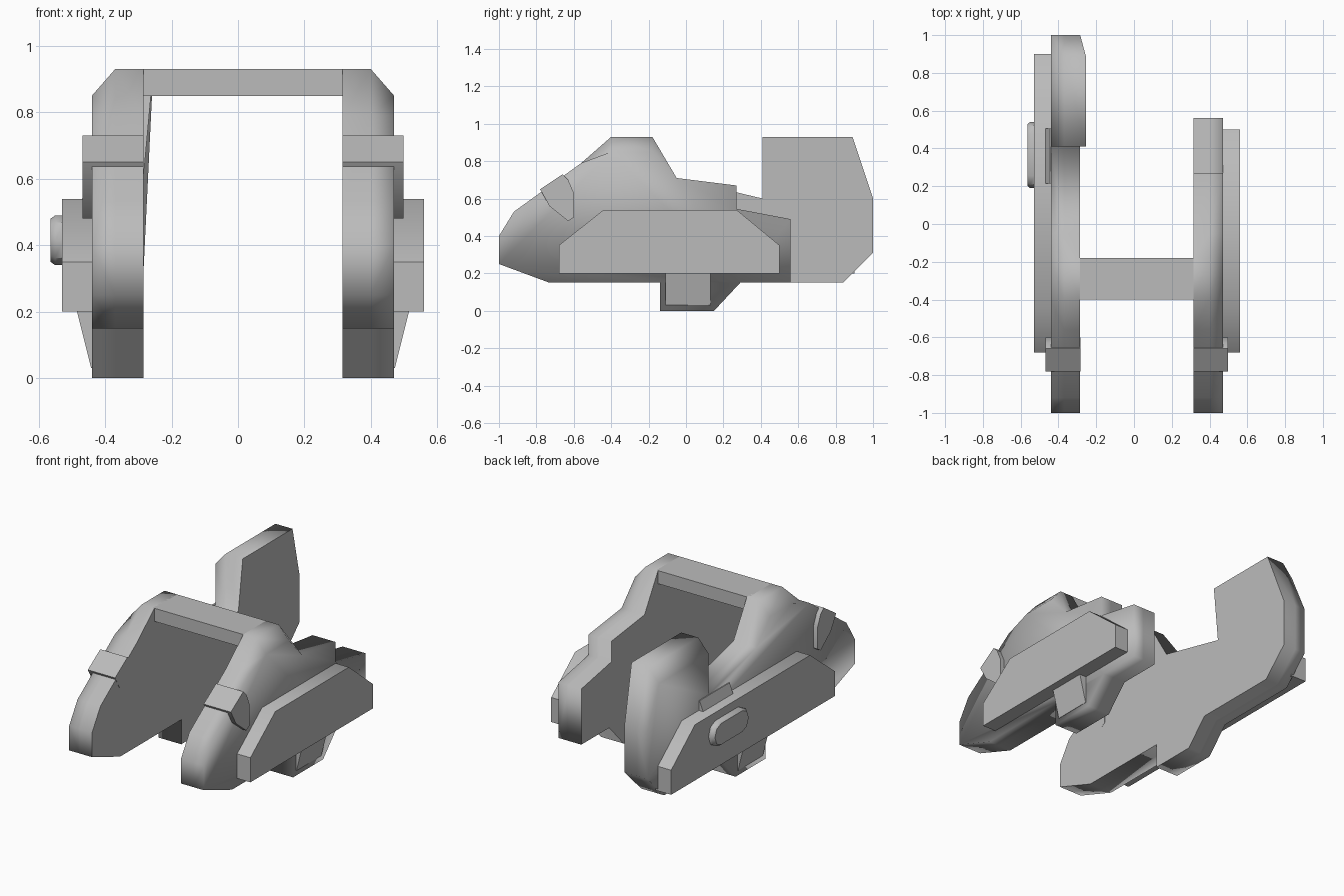
import bpy, bmesh, math

cube = bpy.data.objects.get("Cube")
if cube:
    bpy.data.objects.remove(cube, do_unlink=True)

grey = bpy.data.materials.new("plain_grey")
grey.use_nodes = True
grey.diffuse_color = (0.5, 0.5, 0.5, 1)
grey.node_tree.nodes["Principled BSDF"].inputs["Base Color"].default_value = (0.5, 0.5, 0.5, 1)

MID = 0.015                      # plane halfway between the two side plates
INNER, SHOULDER, OUTER = 0.30, 0.385, 0.455


def loft(name, profile, layers, side, soft=False):
    """Skin a (y, z) profile through layers that map each point to (offset, y, z)."""
    bm = bmesh.new()
    rings = []
    for layer in layers:
        ring = []
        for y, z in profile:
            u, y2, z2 = layer(y, z)
            ring.append(bm.verts.new((MID + side * u, y2, z2)))
        rings.append(ring)
    n = len(profile)
    for a, b in zip(rings, rings[1:]):
        for i in range(n):
            j = (i + 1) % n
            bm.faces.new((a[i], a[j], b[j], b[i]))
    inner_cap = bm.faces.new(rings[0])
    bm.faces.new(rings[-1])
    bmesh.ops.recalc_face_normals(bm, faces=bm.faces)
    for f in bm.faces:
        f.smooth = True
    # the inner cap stays crisp; soft parts blend everywhere else
    for e in bm.edges:
        e.smooth = (soft or e.calc_face_angle(0) < math.radians(40)) and inner_cap not in e.link_faces
    mesh = bpy.data.meshes.new(name)
    bm.to_mesh(mesh)
    bm.free()
    mesh.materials.append(grey)
    obj = bpy.data.objects.new(name, mesh)
    bpy.context.collection.objects.link(obj)
    return obj


def at(u):
    return lambda y, z: (u, y, z)


def outer_rim(y, z):
    return OUTER, y, min(z, 0.85)


def flared(y, z):
    # the tall fin leans inward above the plate
    lean = 0.03 * min(1, max(0, (z - 0.6) / 0.25)) if y > 0.3 else 0
    return INNER - lean, y, z


# Outlines shared by both plates: foot, nose and shoulder
front = [(0.15, 0), (-0.14, 0), (-0.14, 0.15), (-0.73, 0.15), (-1, 0.25), (-1, 0.4),
         (-0.92, 0.53), (-0.56, 0.79), (-0.4, 0.93), (-0.18, 0.93), (-0.05, 0.71)]
short_back = [(0.27, 0.67), (0.27, 0.545), (0.56, 0.49), (0.56, 0.15), (0.29, 0.15)]
fin_back = [(0.41, 0.6), (0.41, 0.93), (0.89, 0.93), (1, 0.6), (1, 0.31), (0.84, 0.15), (0.29, 0.15)]

clip = [(-0.78, 0.65), (-0.66, 0.73), (-0.63, 0.70), (-0.6, 0.63), (-0.6, 0.5), (-0.63, 0.48), (-0.73, 0.56)]
tab = [(-0.11, 0.03), (0.13, 0.03), (0.13, 0.22), (-0.11, 0.22)]


def panel(back):
    return [(-0.68, 0.2), (-0.68, 0.35), (-0.44, 0.54), (back - 0.23, 0.54), (back, 0.35), (back, 0.2)]


for label, side, back, panel_end in (("left", 1, short_back, 0.5), ("right", -1, fin_back, 0.9)):
    # Main side plate with chamfered shoulder
    loft(label + "_side_plate", front + back, [flared, at(SHOULDER), outer_rim], side, soft=True)
    # Raised outer panel
    loft(label + "_outer_panel", panel(panel_end), [at(0.44), at(0.545)], side)
    # Clip wrapped over the nose
    loft(label + "_nose_clip", clip, [at(INNER - 0.001), at(0.467), at(0.483)], side)
    # Tapered tab below the panel
    loft(label + "_lower_tab", tab,
         [at(0.44), lambda y, z: (0.457 + 0.25 * (z - 0.03), y, z)], side)

# Crossbar joining the shoulders
bar = [(-0.4, 0.85), (-0.4, 0.93), (-0.18, 0.93), (-0.18, 0.85)]
loft("crossbar", bar, [at(-0.31), at(0.31)], 1)

# Rounded button on the long side, with a softened rim
button = []
for cy, start in ((0.475, -90), (0.255, 90)):
    for k in range(5):
        a = math.radians(start + 45 * k)
        button.append((cy + 0.065 * math.cos(a), 0.415 + 0.075 * math.sin(a)))
loft("side_button", button,
     [at(0.54), at(0.565), lambda y, z: (0.58, 0.365 + (y - 0.365) * 0.93, 0.415 + (z - 0.415) * 0.86)], -1)

# Small wedge above the button
wedge = [(0.215, 0.5), (0.505, 0.5), (0.505, 0.6), (0.215, 0.6)]
loft("upper_wedge", wedge, [at(0.44), lambda y, z: (0.5 - 0.4 * (z - 0.5), y, z)], -1)
